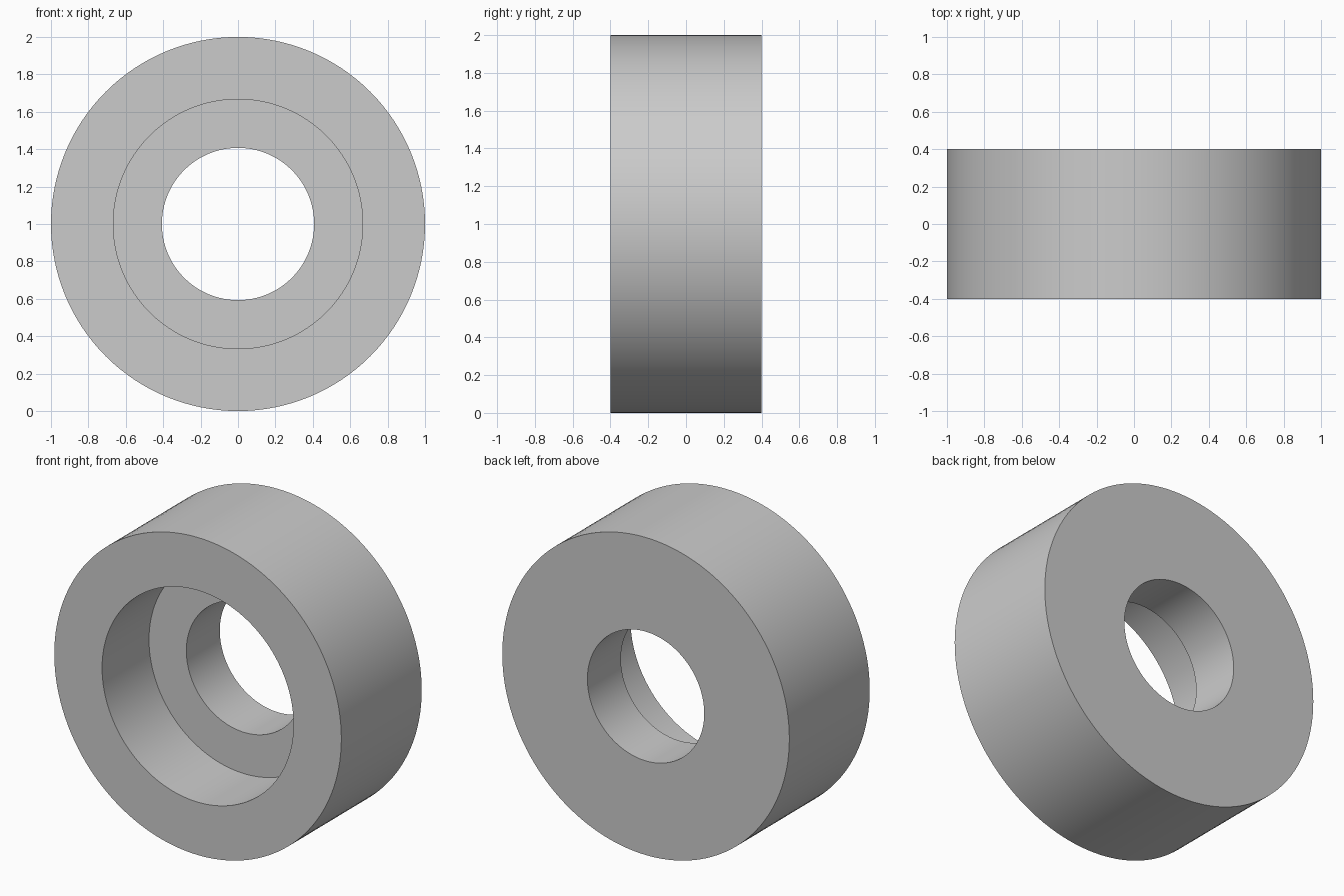
import bpy
import bmesh
import math
from mathutils import Matrix, Vector

cube = bpy.data.objects.get("Cube")
if cube:
    bpy.data.objects.remove(cube, do_unlink=True)

SEGMENTS = 128
OUTER, RECESS, BORE = 1.0, 0.667, 0.407
FRONT, FLOOR, BACK = -0.4, 0.067, 0.4

# Plain grey finish
grey = bpy.data.materials.new("plain grey")
colour = (0.6, 0.6, 0.6, 1)
grey.diffuse_color = colour
grey.use_nodes = True
grey.node_tree.nodes["Principled BSDF"].inputs["Base Color"].default_value = colour

# Closed radius / depth section of the stepped ring
section = [(OUTER, FRONT), (OUTER, BACK), (BORE, BACK),
           (BORE, FLOOR), (RECESS, FLOOR), (RECESS, FRONT)]

# Sweep the section around the y axis
bm = bmesh.new()
verts = [bm.verts.new((r, y, 0)) for r, y in section]
edges = [bm.edges.new((v, verts[(i + 1) % len(verts)])) for i, v in enumerate(verts)]
bmesh.ops.spin(bm, geom=verts + edges, cent=Vector(), axis=Vector((0, 1, 0)),
               angle=math.tau, steps=SEGMENTS, use_merge=True)
bmesh.ops.remove_doubles(bm, verts=bm.verts, dist=0.0001)
bmesh.ops.recalc_face_normals(bm, faces=bm.faces)
bmesh.ops.transform(bm, matrix=Matrix.Translation((0, 0, OUTER)), verts=bm.verts)

mesh = bpy.data.meshes.new("counterbored_ring")
bm.to_mesh(mesh)
bm.free()
mesh.materials.append(grey)
ring = bpy.data.objects.new("counterbored_ring", mesh)
bpy.context.collection.objects.link(ring)

# Smooth round walls, crisp rims
bpy.ops.object.select_all(action="DESELECT")
ring.select_set(True)
bpy.context.view_layer.objects.active = ring
bpy.ops.object.shade_smooth_by_angle(angle=math.radians(30))
